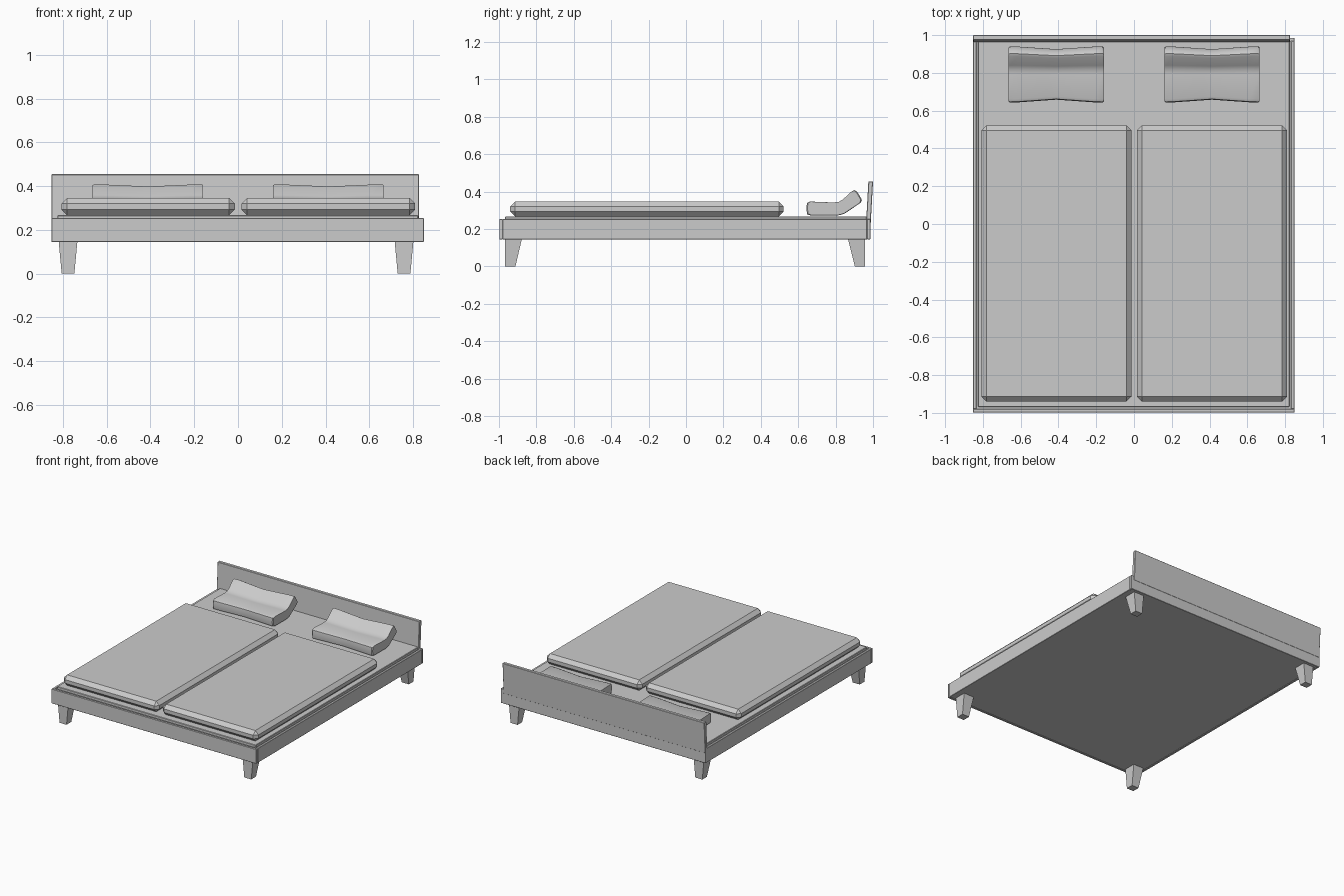
import bpy, bmesh, math

if "Cube" in bpy.data.objects:
    bpy.data.objects.remove(bpy.data.objects["Cube"])

grey = bpy.data.materials.new("plain_grey")
grey.diffuse_color = (0.6, 0.6, 0.6, 1)
grey.use_nodes = True
grey.node_tree.nodes["Principled BSDF"].inputs["Base Color"].default_value = grey.diffuse_color


def finish(name, bm, bevel=0.0, smooth=None):
    bmesh.ops.recalc_face_normals(bm, faces=bm.faces)
    if bevel:
        bmesh.ops.bevel(bm, geom=bm.edges[:], offset=bevel, segments=1,
                        affect='EDGES')
    me = bpy.data.meshes.new(name)
    bm.to_mesh(me)
    bm.free()
    me.materials.append(grey)
    ob = bpy.data.objects.new(name, me)
    bpy.context.collection.objects.link(ob)
    if smooth:
        bpy.ops.object.select_all(action='DESELECT')
        ob.select_set(True)
        bpy.context.view_layer.objects.active = ob
        bpy.ops.object.shade_smooth_by_angle(angle=math.radians(smooth))
    return ob


def loft(name, rings, **kw):
    """Skin a list of closed rings of points and cap both ends."""
    bm = bmesh.new()
    rows = [[bm.verts.new(p) for p in r] for r in rings]
    n = len(rows[0])
    for a, b in zip(rows, rows[1:]):
        for i in range(n):
            j = (i + 1) % n
            bm.faces.new((a[i], a[j], b[j], b[i]))
    bm.faces.new(rows[0])
    bm.faces.new(rows[-1])
    return finish(name, bm, **kw)


def rect(x0, x1, y0, y1, z):
    return [(x0, y0, z), (x1, y0, z), (x1, y1, z), (x0, y1, z)]


def box(name, x0, x1, y0, y1, z0, z1, **kw):
    return loft(name, [rect(x0, x1, y0, y1, z0), rect(x0, x1, y0, y1, z1)], **kw)


# Bed frame: four boards around a mattress slab
X0, X1, Y0, Y1 = -0.853, 0.85, -0.998, 0.986
T = 0.018
box("frame_front_board", X0, X1, Y0, Y0 + T, 0.145, 0.254, bevel=0.002)
box("frame_back_board", X0, X1, Y1 - T, Y1, 0.145, 0.254, bevel=0.002)
box("frame_left_board", X0, X0 + T, Y0 + T, Y1 - T, 0.145, 0.254, bevel=0.002)
box("frame_right_board", X1 - T, X1, Y0 + T, Y1 - T, 0.145, 0.254, bevel=0.002)
box("bed_base", X0 + T, X1 - T, Y0 + T, Y1 - T, 0.148, 0.248)
box("mattress", -0.826, 0.824, -0.968, 0.966, 0.24, 0.267, bevel=0.003)

# Headboard, leaning slightly backwards
loft("headboard", [rect(X0, 0.827, 0.962, 0.987, 0.22),
                   rect(X0, 0.827, 0.975, 1.0, 0.455)], bevel=0.003)

# Tapered legs: straight on the outer y side
for side, xc in (("left", -0.777), ("right", 0.759)):
    for end, outer, inner_top, inner_foot in (("front", -0.968, -0.877, -0.912),
                                              ("back", 0.958, 0.865, 0.903)):
        foot = rect(xc - 0.029, xc + 0.029, *sorted((outer, inner_foot)), 0.0)
        top = rect(xc - 0.043, xc + 0.043, *sorted((outer, inner_top)), 0.15)
        loft(f"{end}_{side}_leg", [foot, top])

# Two duvets with chamfered edges
for side, x0, x1 in (("left", -0.807, -0.014), ("right", 0.016, 0.81)):
    box(f"{side}_duvet", x0, x1, -0.94, 0.522, 0.267, 0.346, bevel=0.026)

# Pillows: bent side profile (y, z) swept across x, pinched in the middle
profile = [(0.664, 0.273), (0.648, 0.279), (0.643, 0.31), (0.647, 0.34),
           (0.662, 0.347), (0.79, 0.342), (0.818, 0.346), (0.84, 0.359),
           (0.888, 0.403), (0.902, 0.408), (0.914, 0.401), (0.938, 0.362),
           (0.94, 0.35), (0.93, 0.338), (0.85, 0.284), (0.825, 0.275),
           (0.8, 0.272)]
for side, xc in (("left", -0.412), ("right", 0.413)):
    rings = []
    for u in (-1, -0.975, -0.8, -0.6, -0.4, -0.2, 0, 0.2, 0.4, 0.6, 0.8, 0.975, 1):
        pinch = max(0.0, 1 - abs(u) / 0.85)
        edge = 0.96 if abs(u) == 1 else 1.0
        sy = (1 - 0.1 * pinch) * edge
        sz = 1 - 0.07 * pinch
        ring = []
        for y, z in profile:
            yy = 0.795 + (y - 0.795) * sy
            zz = 0.272 + (z - 0.272) * sz
            if edge < 1:
                zz = 0.33 + (zz - 0.33) * edge
            ring.append((xc + 0.252 * u, yy, zz))
        rings.append(ring)
    loft(f"{side}_pillow", rings, smooth=40)
